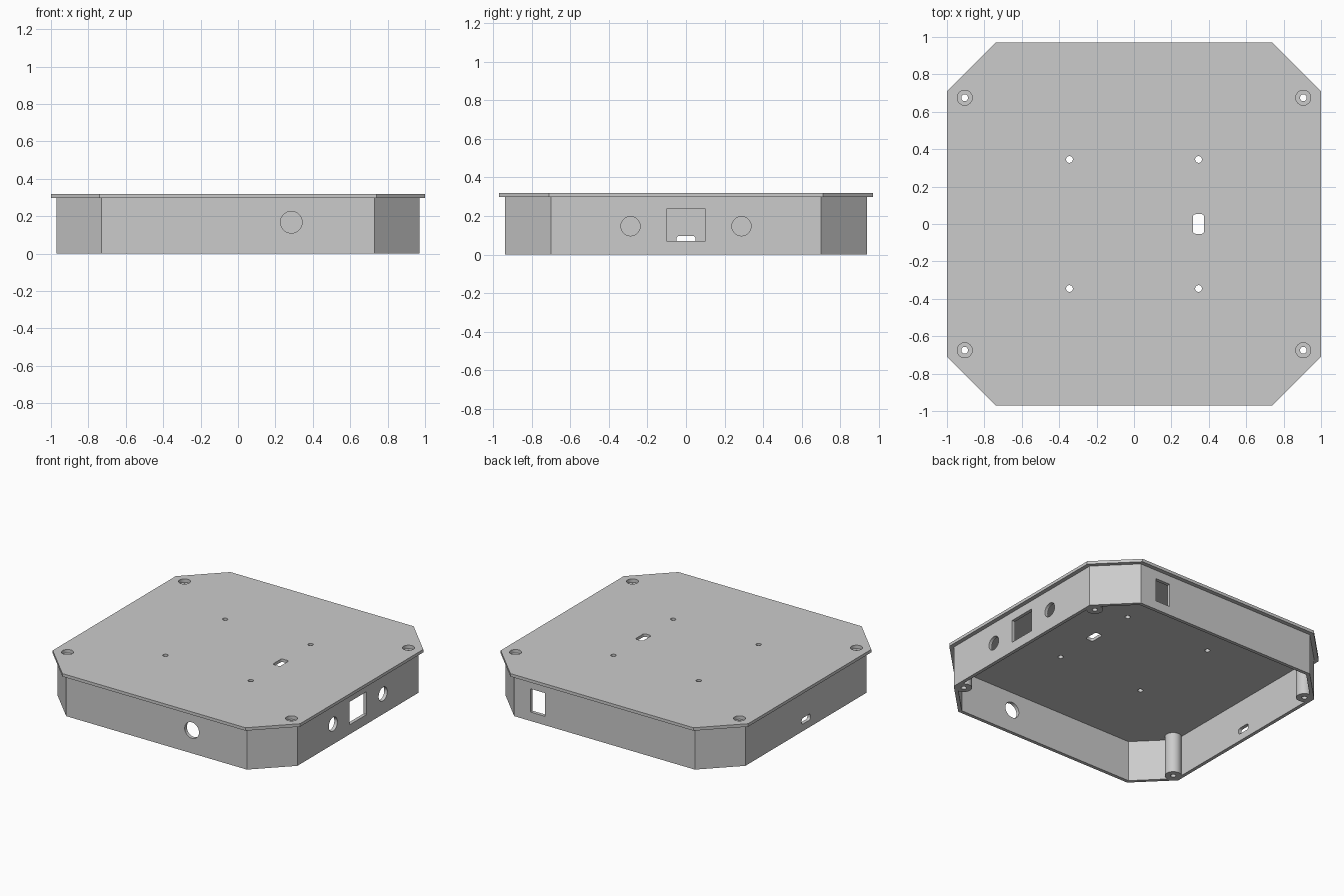
import bpy, bmesh, math
from mathutils import Matrix, Vector

cube = bpy.data.objects.get("Cube")
if cube:
    bpy.data.objects.remove(cube, do_unlink=True)

grey = bpy.data.materials.new("plain grey")
grey.use_nodes = True
grey.diffuse_color = (0.6, 0.6, 0.6, 1)
grey.node_tree.nodes["Principled BSDF"].inputs["Base Color"].default_value = (0.6, 0.6, 0.6, 1)


def finish(name, bm):
    bmesh.ops.recalc_face_normals(bm, faces=bm.faces)
    mesh = bpy.data.meshes.new(name)
    bm.to_mesh(mesh)
    bm.free()
    mesh.materials.append(grey)
    obj = bpy.data.objects.new(name, mesh)
    bpy.context.collection.objects.link(obj)
    return obj


def octagon(name, hx, hy, c, z0, z1):
    """Prism with a rectangular outline and chamfered corners."""
    bm = bmesh.new()
    corner = [(hx, hy - c), (hx - c, hy)]
    flip = [(-x, y) for x, y in reversed(corner)]
    half = corner + flip
    outline = half + [(-x, -y) for x, y in half]
    face = bm.faces.new([bm.verts.new((x, y, z0)) for x, y in outline])
    ext = bmesh.ops.extrude_face_region(bm, geom=[face])
    verts = [v for v in ext["geom"] if isinstance(v, bmesh.types.BMVert)]
    bmesh.ops.translate(bm, verts=verts, vec=(0, 0, z1 - z0))
    return finish(name, bm)


def cylinder(name, center, r, depth, axis="Z"):
    bm = bmesh.new()
    turn = {"X": Matrix.Rotation(math.pi / 2, 4, "Y"),
            "Y": Matrix.Rotation(math.pi / 2, 4, "X"),
            "Z": Matrix.Identity(4)}[axis]
    bmesh.ops.create_cone(bm, cap_ends=True, segments=40, radius1=r, radius2=r,
                          depth=depth, matrix=Matrix.Translation(center) @ turn)
    return finish(name, bm)


def box(name, center, size, round_axis=None, r=0.015):
    """Box, with the edges along round_axis rounded if one is given."""
    bm = bmesh.new()
    bmesh.ops.create_cube(bm, size=1)
    bmesh.ops.scale(bm, vec=size, verts=bm.verts)
    if round_axis is not None:
        edges = [e for e in bm.edges
                 if abs((e.verts[0].co - e.verts[1].co)[round_axis]) > 0.001]
        bmesh.ops.bevel(bm, geom=edges, offset=r, segments=5, profile=0.5,
                        affect="EDGES")
    bmesh.ops.translate(bm, verts=bm.verts, vec=Vector(center))
    return finish(name, bm)


def combine(target, tool, operation):
    mod = target.modifiers.new(tool.name, "BOOLEAN")
    mod.operation = operation
    mod.solver = "EXACT"
    mod.object = tool
    bpy.context.view_layer.objects.active = target
    bpy.ops.object.modifier_apply(modifier=mod.name)
    bpy.data.objects.remove(tool, do_unlink=True)


WALL = 0.025
HX, HY, CH = 0.97, 0.94, 0.24
LID_BOTTOM, LID_TOP = 0.298, 0.32
SEAM = 0.31
corners = [(sx, sy) for sx in (-1, 1) for sy in (-1, 1)]

# Walls: an open chamfered ring
case = octagon("enclosure", HX, HY, CH, 0, SEAM)
inner_ch = CH - WALL * (2 - math.sqrt(2))
combine(case, octagon("cavity", HX - WALL, HY - WALL, inner_ch, -0.1, 0.5), "DIFFERENCE")

# Corner screw posts and the overhanging top plate
for sx, sy in corners:
    combine(case, cylinder("screw_post", (sx * 0.905, sy * 0.675, SEAM / 2), 0.055, SEAM), "UNION")
combine(case, octagon("top_plate", 1, 0.97, 0.26, LID_BOTTOM, LID_TOP), "UNION")

# Screw holes with counterbores, and the small mounting holes
for sx, sy in corners:
    x, y = sx * 0.905, sy * 0.675
    combine(case, cylinder("counterbore", (x, y, 0.395), 0.04, 0.2), "DIFFERENCE")
    combine(case, cylinder("screw_hole", (x, y, 0.15), 0.018, 0.8), "DIFFERENCE")
    combine(case, cylinder("mount_hole", (sx * 0.345, sy * 0.345, LID_TOP), 0.018, 0.2), "DIFFERENCE")

# Openings in the top plate and the four walls
openings = [
    box("top_slot", (0.345, 0, LID_TOP), (0.06, 0.105, 0.2), 2),
    cylinder("front_hole", (0.285, -HY, 0.168), 0.058, 0.2, "Y"),
    cylinder("side_hole_front", (HX, -0.288, 0.147), 0.05, 0.2, "X"),
    cylinder("side_hole_back", (HX, 0.288, 0.147), 0.05, 0.2, "X"),
    box("side_window", (HX, 0, 0.153), (0.2, 0.2, 0.167)),
    box("back_window", (0.54, HY, 0.15), (0.12, 0.2, 0.17)),
    box("side_slot", (-HX, 0, 0.074), (0.2, 0.1, 0.044), 0),
]
for opening in openings:
    combine(case, opening, "DIFFERENCE")

bpy.ops.object.select_all(action="DESELECT")
case.select_set(True)
bpy.context.view_layer.objects.active = case
bpy.ops.object.shade_smooth_by_angle(angle=math.radians(30))
